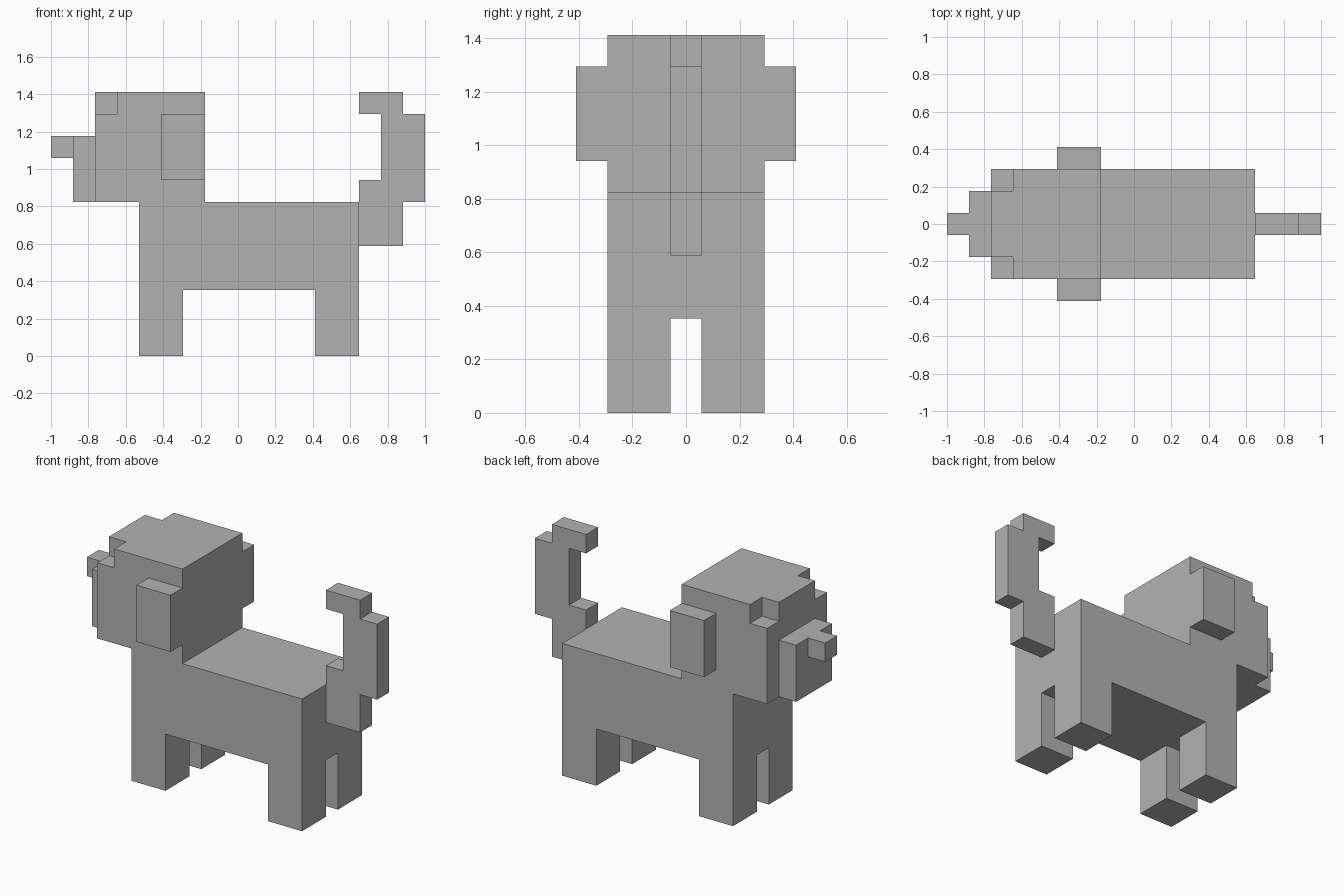
import bpy
import bmesh
from itertools import product
from mathutils import Vector

if "Cube" in bpy.data.objects:
    bpy.data.objects.remove(bpy.data.objects["Cube"], do_unlink=True)

UNIT = 2 / 17                      # edge of one block
ORIGIN = Vector((8.5, 3.5, 0))     # block grid centre on the ground

# Single flat colour
grey = bpy.data.materials.new("plain grey")
grey.use_nodes = True
colour = (0.45, 0.45, 0.45, 1)
grey.diffuse_color = colour
grey.node_tree.nodes["Principled BSDF"].inputs["Base Color"].default_value = colour


def box(xs, ys, zs):
    """All grid blocks inside a box given by (start, end) spans."""
    return set(product(range(*xs), range(*ys), range(*zs)))


def mirror(cells):
    """Mirror blocks across the middle of the animal."""
    return {(x, 6 - y, z) for x, y, z in cells}


parts = {}

# Trunk and four legs
parts["body"] = box((4, 14), (1, 6), (3, 7))
for place, xs in (("head_end", (4, 6)), ("tail_end", (12, 14))):
    leg = box(xs, (1, 3), (0, 3))
    parts[place + "_near_leg"] = leg
    parts[place + "_far_leg"] = mirror(leg)

# Head with its two upper corners cut away
corner = box((2, 3), (1, 2), (11, 12))
parts["head"] = box((2, 7), (1, 6), (7, 12)) - corner - mirror(corner)

# Ears, muzzle and nose
ear = box((5, 7), (0, 1), (8, 11))
parts["near_ear"] = ear
parts["far_ear"] = mirror(ear)
parts["muzzle"] = box((1, 2), (2, 5), (7, 10))
parts["nose"] = box((0, 1), (3, 4), (9, 10))

# Curled tail
parts["tail"] = (box((14, 16), (3, 4), (5, 7)) | box((14, 15), (3, 4), (7, 8))
                 | box((15, 17), (3, 4), (7, 11)) | box((14, 16), (3, 4), (11, 12)))

solid = set().union(*parts.values())


def build(name, cells):
    """Skin the blocks of a part, leaving out faces hidden by other blocks."""
    bm = bmesh.new()
    for cell in sorted(cells):
        for axis, side in product(range(3), (0, 1)):
            neighbour = list(cell)
            neighbour[axis] += 2 * side - 1
            if tuple(neighbour) in solid:
                continue
            a, b = (axis + 1) % 3, (axis + 2) % 3
            corners = []
            for da, db in ((0, 0), (1, 0), (1, 1), (0, 1)):
                p = Vector(cell)
                p[axis] += side
                p[a] += da
                p[b] += db
                corners.append(bm.verts.new((p - ORIGIN) * UNIT))
            bm.faces.new(corners if side else corners[::-1])
    # Weld the blocks and merge flat areas into single faces
    bmesh.ops.remove_doubles(bm, verts=bm.verts, dist=UNIT / 100)
    bmesh.ops.dissolve_limit(bm, angle_limit=0.01, verts=bm.verts, edges=bm.edges)
    mesh = bpy.data.meshes.new(name)
    bm.to_mesh(mesh)
    bm.free()
    mesh.materials.append(grey)
    bpy.context.collection.objects.link(bpy.data.objects.new(name, mesh))


for part_name, part_cells in parts.items():
    build(part_name, part_cells)
